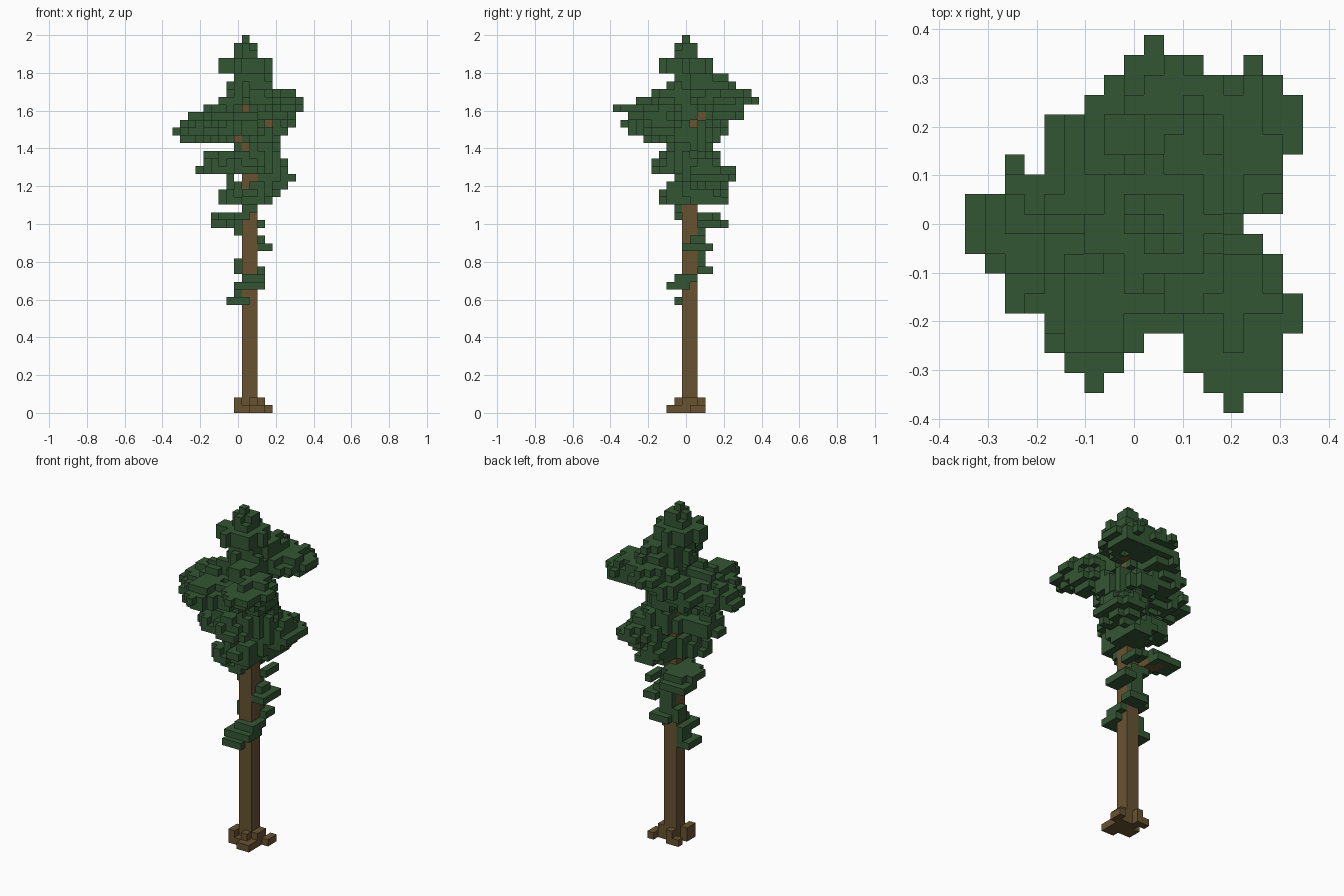
import bpy
import random
from itertools import product
from mathutils import Vector

old = bpy.data.objects.get("Cube")
if old:
    bpy.data.objects.remove(old, do_unlink=True)

random.seed(7)
V = 2 / 49                      # edge of one block
NX, NY, NZ = 17, 19, 49         # block grid


def make_material(name, colour):
    mat = bpy.data.materials.new(name)
    mat.use_nodes = True
    mat.diffuse_color = (*colour, 1)
    node = next(n for n in mat.node_tree.nodes if n.type == "BSDF_PRINCIPLED")
    node.inputs["Base Color"].default_value = (*colour, 1)
    node.inputs["Roughness"].default_value = 0.9
    return mat


def box(x0, x1, y0, y1, z0, z1):
    """Blocks in an inclusive index range."""
    return set(product(range(x0, x1 + 1), range(y0, y1 + 1), range(z0, z1 + 1)))


def limb(start, end, steps=12):
    """Thin run of blocks between two points."""
    a, b = Vector(start), Vector(end)
    return {tuple(round(v) for v in a.lerp(b, t / steps)) for t in range(steps + 1)}


def pad(centre, radii, rough=0.36):
    """Domed clump of needles with a shallow underside and a ragged rim."""
    cells = set()
    for cell in product(range(NX), range(NY), range(NZ)):
        d = Vector(cell) - Vector(centre)
        rz = radii[2] if d.z >= 0 else min(radii[2], 1.3)
        r = (d.x / radii[0]) ** 2 + (d.y / radii[1]) ** 2 + (d.z / rz) ** 2
        if r <= 1 + random.uniform(-rough, rough * 0.6):
            cells.add(cell)
    return cells


STEPS = [s for s in product((-1, 0, 1), repeat=3) if sum(map(abs, s)) == 1]


def shift(c, s):
    return (c[0] + s[0], c[1] + s[1], c[2] + s[2])


def build(name, cells, solid, mat):
    """Mesh the faces of the cells that touch open air."""
    verts, faces = {}, []
    for c in sorted(cells):
        for s in STEPS:
            if shift(c, s) in solid:
                continue
            axis = next(a for a in range(3) if s[a])
            u, w = (axis + 1) % 3, (axis + 2) % 3
            ring = [(0, 0), (1, 0), (1, 1), (0, 1)]
            if s[axis] < 0:
                ring.reverse()
            face = []
            for a, b in ring:
                p = list(c)
                p[axis] += s[axis] > 0
                p[u] += a
                p[w] += b
                face.append(verts.setdefault(tuple(p), len(verts)))
            faces.append(face)
    mesh = bpy.data.meshes.new(name)
    mesh.from_pydata([((x - NX / 2) * V, (y - NY / 2) * V, z * V) for x, y, z in verts], [], faces)
    mesh.materials.append(mat)
    obj = bpy.data.objects.new(name, mesh)
    bpy.context.collection.objects.link(obj)


bark = make_material("bark brown", (0.14, 0.086, 0.031))
needles = make_material("needle green", (0.034, 0.093, 0.034))

# Trunk, roots and bare limbs under the clumps
trunk = box(9, 10, 9, 10, 0, 43)
roots = (box(8, 8, 8, 9, 0, 1) | box(11, 11, 9, 10, 0, 1) | box(12, 12, 10, 11, 0, 0)
         | box(9, 11, 8, 8, 0, 0) | box(10, 11, 7, 7, 0, 0) | box(10, 10, 8, 8, 1, 1)
         | box(9, 9, 11, 11, 0, 1) | box(8, 8, 11, 11, 0, 0))
limbs = (limb((10, 9, 36), (13, 4, 38)) | limb((9, 9, 35), (6, 5, 36)) | limb((9, 10, 35), (4, 9, 36))
         | limb((10, 10, 38), (13, 13, 40)) | limb((9, 10, 24), (7, 13, 24)))

# Crown: crest, core and long side branches
crown = [
    ((9, 9.2, 45.5), (1.8, 1.9, 2.4)),
    ((9.1, 9, 44.4), (3.5, 3.4, 1.4)),
    ((9.7, 9.8, 41), (3, 3.2, 3.5)),
    ((10.2, 9.4, 35), (3.1, 3.4, 6)),
    ((10.5, 12.3, 41.6), (2.7, 2.9, 1.7)),  # back branches
    ((12.5, 13, 39.8), (3.9, 4, 1.9)),
    ((14, 14.6, 39.8), (2.3, 2.5, 1.3)),
    ((9.6, 15, 40), (2.5, 3, 1.3)),
    ((7.6, 14, 38.8), (2.5, 2.9, 1.5)),
    ((5.8, 12.2, 37), (2.7, 2.9, 1.6)),
    ((9, 11.6, 35.6), (2.7, 2.5, 1.6)),
    ((13, 5, 38.6), (2.9, 3.9, 1.7)),       # front right branch
    ((11, 6.6, 40), (2.6, 2.7, 1.8)),
    ((13.2, 2.6, 39), (2.4, 2.3, 1)),
    ((13.5, 6, 37), (2, 2.5, 1.4)),
    ((9.6, 5.8, 36.6), (2, 2.3, 2)),
    ((6.2, 4.6, 36.4), (2.8, 3.4, 2.2)),    # front left branch
    ((4.5, 6.2, 35.8), (2.8, 2.8, 1.6)),
    ((3.4, 9, 36), (3.5, 3.3, 2.3)),        # left branch
    ((6, 8.5, 36), (3.6, 3.8, 3.2)),
]

# Middle skirt
skirt = [
    ((10.5, 9.8, 31.5), (3.3, 3.4, 4)),
    ((5.8, 8.4, 31.3), (2.9, 2.8, 2)),
    ((9, 6.8, 31.5), (2.6, 2.3, 2)),
    ((12.3, 11.4, 30), (3, 3.4, 2.9)),
    ((13, 13, 30), (2.5, 2.6, 1.4)),
    ((9.3, 8.6, 27.6), (3.2, 2.8, 2.5)),
    ((7.5, 7.5, 27.4), (1.9, 2, 1.4)),
    ((10.6, 11.8, 27.4), (2.6, 3, 2.3)),
]

foliage = set()
for centre, radii in crown + skirt:
    foliage |= pad(centre, radii)

# Drop blocks that barely hang on
foliage = {c for c in foliage if sum(shift(c, s) in foliage for s in STEPS) > 1}

# Branch tips
foliage |= (box(9, 9, 9, 9, 47, 48) | box(8, 10, 9, 9, 46, 47) | box(9, 9, 8, 10, 46, 47)
            | box(6, 7, 8, 9, 44, 45) | box(9, 9, 16, 18, 40, 40)
            | box(4, 6, 9, 9, 39, 39) | box(6, 8, 8, 8, 40, 40)
            | box(13, 13, 0, 2, 39, 39) | box(0, 1, 8, 10, 36, 36) | box(15, 16, 4, 5, 39, 39)
            | box(15, 16, 14, 15, 40, 40) | box(14, 14, 16, 17, 40, 40) | box(6, 6, 1, 3, 37, 37)
            | box(14, 15, 10, 10, 30, 30) | box(13, 14, 13, 14, 30, 30) | box(3, 4, 8, 9, 31, 31)
            | box(2, 3, 11, 11, 36, 36) | box(2, 2, 12, 12, 36, 36))

# Small tufts low on the trunk
tufts = (box(5, 8, 12, 14, 24, 24) | box(7, 8, 11, 11, 24, 24) | box(6, 8, 9, 13, 25, 25)
         | box(5, 5, 10, 12, 25, 25) | box(7, 9, 11, 12, 25, 25)
         | box(8, 8, 10, 11, 23, 24) | box(9, 10, 8, 8, 26, 26)
         | box(8, 9, 8, 8, 25, 25) | box(11, 11, 11, 13, 24, 24)
         | box(11, 11, 10, 11, 21, 22) | box(11, 12, 9, 12, 21, 21) | box(9, 10, 11, 11, 19, 23)
         | box(8, 8, 10, 11, 18, 19) | box(9, 11, 11, 12, 18, 18) | box(11, 11, 8, 10, 17, 17)
         | box(9, 11, 8, 8, 16, 17) | box(11, 11, 7, 9, 16, 16) | box(8, 10, 7, 8, 16, 16)
         | box(8, 8, 9, 10, 15, 16) | box(7, 8, 8, 10, 14, 14) | box(9, 9, 8, 8, 14, 14))

# Gaps that show the trunk and the undersides of the limbs
bare = box(9, 9, 0, 8, 29, 30) | box(9, 9, 0, 8, 34, 34) | box(11, 16, 10, 10, 37, 37)
bare |= {(x, y, z - d) for x, y, z in limbs for d in (1, 2) if abs(x - 9.5) + abs(y - 9.5) > 4 and z > 30}
wood = trunk | limbs
foliage -= wood | bare
tufts -= wood | foliage
solid = wood | roots | foliage | tufts

build("trunk", trunk, solid, bark)
build("roots", roots - trunk, solid, bark)
build("limbs", limbs - trunk, solid, bark)
build("crown_foliage", foliage, solid, needles)
build("trunk_tufts", tufts, solid, needles)
